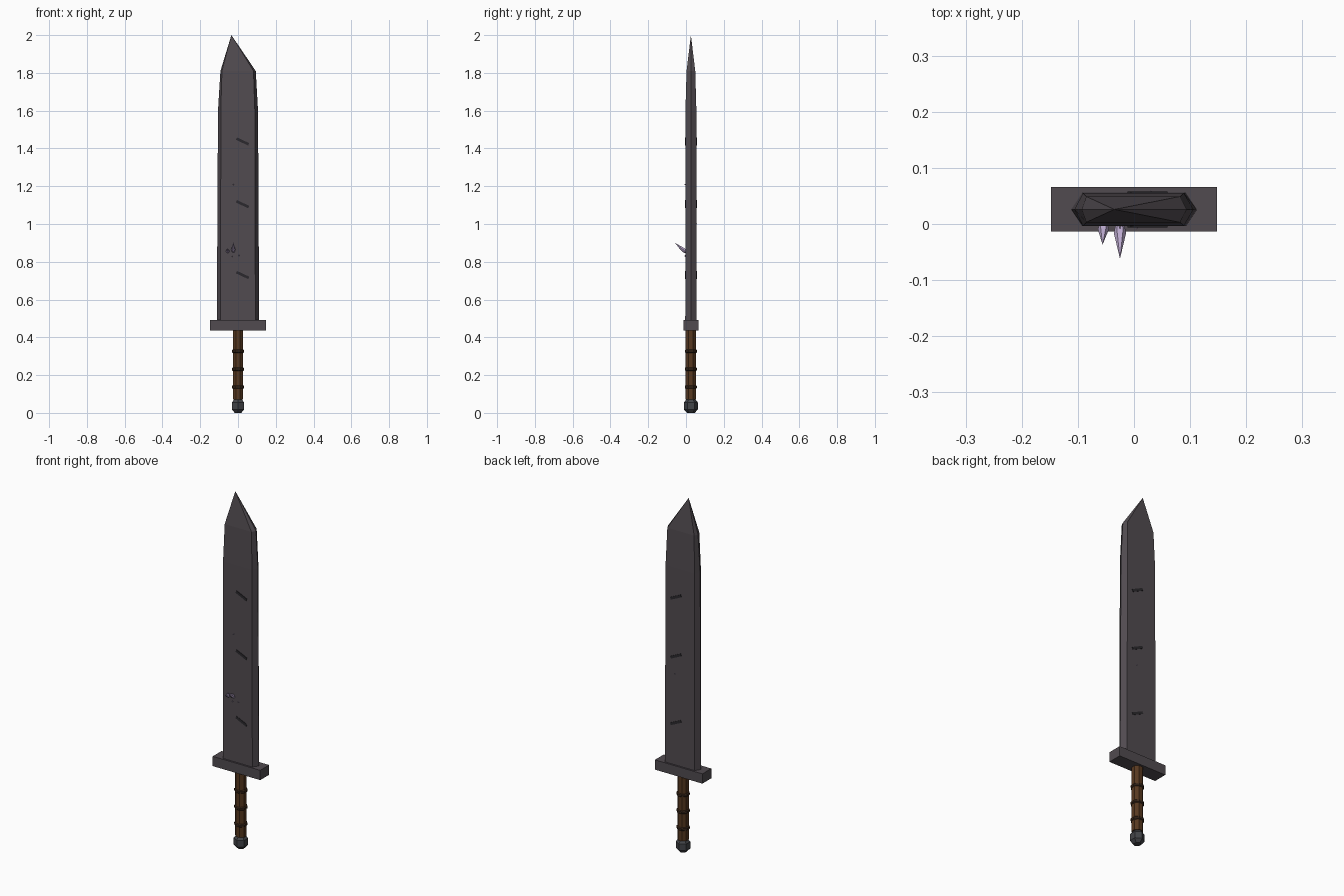
import bpy, bmesh, math
from mathutils import Vector

if "Cube" in bpy.data.objects:
    bpy.data.objects.remove(bpy.data.objects["Cube"])

CY = 0.026  # depth centre of the sword


def material(name, rgb):
    m = bpy.data.materials.new(name)
    m.diffuse_color = (*rgb, 1)
    m.use_nodes = True
    m.node_tree.nodes["Principled BSDF"].inputs["Base Color"].default_value = m.diffuse_color
    return m


STEEL = material("dark steel", (0.082, 0.070, 0.080))
POMMEL = material("pommel iron", (0.055, 0.058, 0.065))
GRIP = material("brown leather", (0.095, 0.040, 0.014))
BAND = material("dark leather", (0.040, 0.020, 0.010))
NOTCH = material("dark notch", (0.024, 0.022, 0.026))
CRYSTAL = material("lilac crystal", (0.50, 0.40, 0.62))


def loft(name, rings, mat, start=None, end=None):
    """Skin equal-length rings; close each end with a point or a flat cap."""
    bm = bmesh.new()
    vs = [[bm.verts.new(p) for p in r] for r in rings]
    n = len(vs[0])
    for a, b in zip(vs, vs[1:]):
        for i in range(n):
            j = (i + 1) % n
            bm.faces.new((a[i], a[j], b[j], b[i]))
    for ring, tip in ((vs[0], start), (vs[-1], end)):
        if tip is None:
            bm.faces.new(ring)
        else:
            t = bm.verts.new(tip)
            for i in range(n):
                bm.faces.new((ring[i], ring[(i + 1) % n], t))
    bmesh.ops.recalc_face_normals(bm, faces=bm.faces)
    me = bpy.data.meshes.new(name)
    bm.to_mesh(me)
    bm.free()
    me.materials.append(mat)
    ob = bpy.data.objects.new(name, me)
    bpy.context.collection.objects.link(ob)
    return ob


def circle(r, z, n, phase=0.0):
    return [(r * math.cos(phase + math.tau * i / n),
             CY + r * math.sin(phase + math.tau * i / n), z) for i in range(n)]


def box(name, centre, size, mat, tilt=0.0):
    x, y, z = (s / 2 for s in size)
    rings = [[(-x, -y, k), (x, -y, k), (x, y, k), (-x, y, k)] for k in (-z, z)]
    ob = loft(name, rings, mat)
    ob.location = centre
    ob.rotation_euler.y = tilt
    return ob


def blade_ring(z, left, flat_left, flat_right, right, half):
    return [(left, CY, z), (flat_left, CY - half, z), (flat_right, CY - half, z),
            (right, CY, z), (flat_right, CY + half, z), (flat_left, CY + half, z)]


def crystal(name, base, tip, r):
    """Six-sided pointed shard, widest near its base."""
    base, tip = Vector(base), Vector(tip)
    d = tip - base
    u = Vector((1, 0, 0))
    v = d.normalized().cross(u).normalized()
    mid = base + d * 0.3
    ring = [mid + r * (math.cos(math.tau * i / 6) * u + math.sin(math.tau * i / 6) * v)
            for i in range(6)]
    low = [base + (p - mid) * 0.6 for p in ring]
    return loft(name, [low, ring], CRYSTAL, end=tip)


# Blade with bevelled edges and off-centre point
loft("blade", [
    blade_ring(0.48, -0.112, -0.092, 0.092, 0.112, 0.030),
    blade_ring(1.60, -0.106, -0.091, 0.089, 0.106, 0.029),
    blade_ring(1.81, -0.093, -0.085, 0.082, 0.094, 0.023),
], STEEL, end=(-0.035, CY, 2.0))

# Cross guard
box("guard", (0, CY, 0.463), (0.296, 0.079, 0.055), STEEL)

# Slanted dark notches showing on both faces
for i, z in enumerate((1.437, 1.105, 0.73)):
    box(f"notch_{i + 1}", (0.024, CY, z), (0.072, 0.064, 0.014), NOTCH, math.radians(25))

# Grip and its bands
loft("grip", [circle(0.030, z, 8, math.pi / 8) for z in (0.07, 0.44)], GRIP)
for i, z in enumerate((0.137, 0.232, 0.327)):
    loft(f"grip_band_{i + 1}", [circle(r, z + h, 8, math.pi / 8) for r, h in
         ((0.029, -0.010), (0.035, -0.005), (0.035, 0.005), (0.029, 0.010))], BAND)

# Six-sided pommel
loft("pommel", [circle(r, z, 6, math.pi / 6) for r, z in
     ((0.020, 0.0), (0.037, 0.018), (0.037, 0.055), (0.020, 0.076))], POMMEL)

# Crystal shards on the front face
crystal("large_crystal", (-0.025, 0.004, 0.850), (-0.025, -0.062, 0.902), 0.011)
crystal("small_crystal", (-0.054, 0.003, 0.850), (-0.056, -0.037, 0.870), 0.010)

# Tiny buried shards, only just breaking the surface
for i, (x, z) in enumerate(((-0.025, 1.205), (0.005, 0.83), (-0.03, 0.825))):
    crystal(f"chip_{i + 1}", (x, 0.004, z), (x, -0.010, z + 0.006), 0.004)
crystal("back_chip", (0.03, 0.048, 1.0), (0.03, 0.060, 1.006), 0.004)
